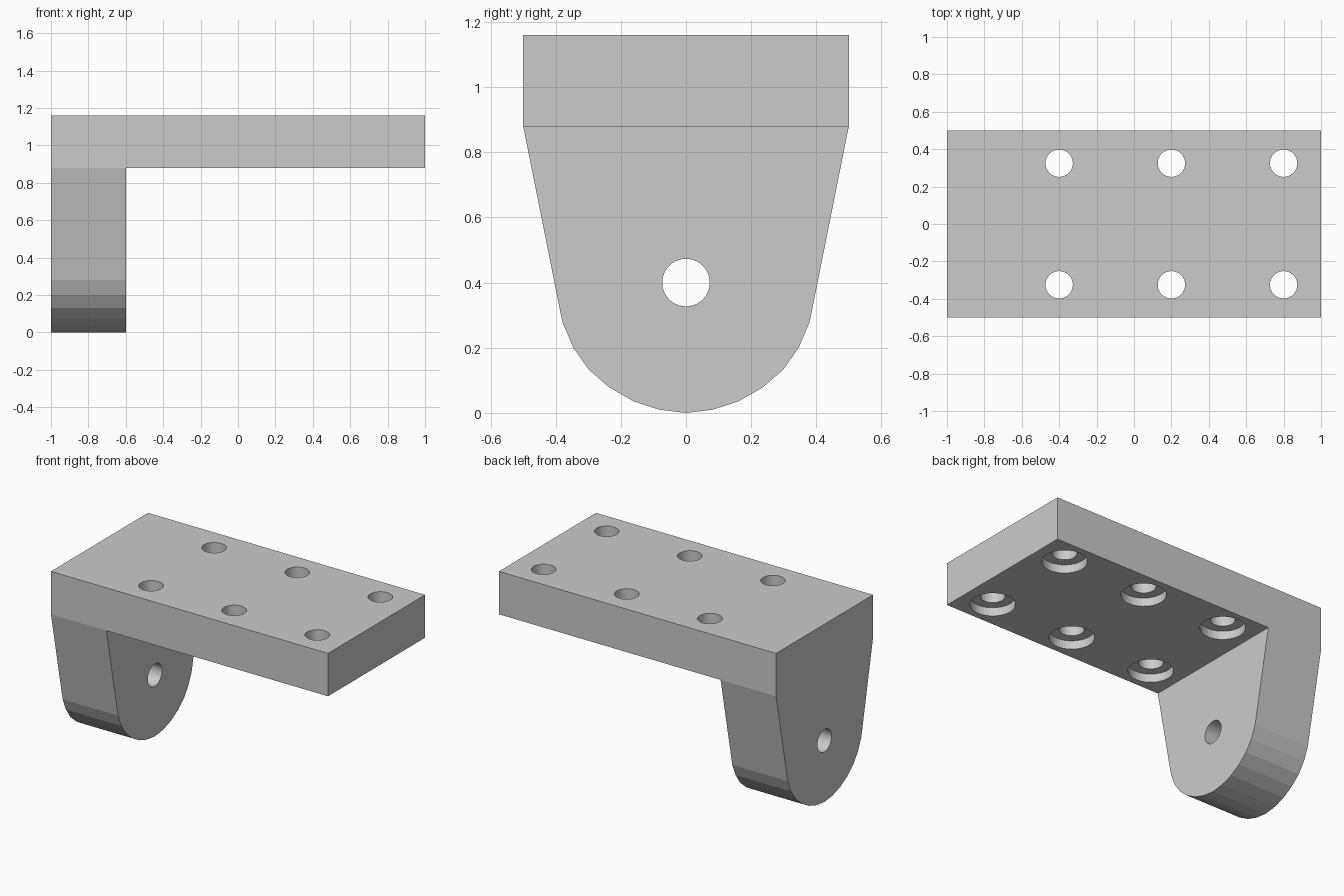
import bpy, bmesh
from math import pi
from mathutils import Matrix, Vector

if "Cube" in bpy.data.objects:
    bpy.data.objects.remove(bpy.data.objects["Cube"])

PLATE_BOTTOM, PLATE_TOP = 0.88, 1.16
HOLE_R = 0.073
BOLT_SPOTS = [(x, y) for x in (-0.4, 0.2, 0.8) for y in (-0.325, 0.325)]


def make_object(name, bm):
    bmesh.ops.recalc_face_normals(bm, faces=bm.faces[:])
    mesh = bpy.data.meshes.new(name)
    bm.to_mesh(mesh)
    bm.free()
    obj = bpy.data.objects.new(name, mesh)
    bpy.context.collection.objects.link(obj)
    return obj


def add_cylinder(bm, center, radius, depth, rotation=Matrix()):
    bmesh.ops.create_cone(bm, cap_ends=True, segments=40, radius1=radius,
                          radius2=radius, depth=depth,
                          matrix=Matrix.Translation(center) @ rotation)


def cut(target, cutter):
    mod = target.modifiers.new(cutter.name, 'BOOLEAN')
    mod.operation = 'DIFFERENCE'
    mod.solver = 'EXACT'
    mod.object = cutter
    cutter.hide_render = True
    cutter.hide_set(True)


# Half outline of the end block and rounded lug, top to bottom
half = [(0.5, PLATE_TOP), (0.5, PLATE_BOTTOM), (0.38, 0.28), (0.346, 0.2),
        (0.298, 0.132), (0.235, 0.078), (0.162, 0.036), (0.083, 0.01)]
outline = half + [(0, 0)] + [(-y, z) for y, z in reversed(half)]

# Extrude the lug, then pull the plate out of its upper part
bm = bmesh.new()
face = bm.faces.new([bm.verts.new((-1, y, z)) for y, z in outline])
ext = bmesh.ops.extrude_face_region(bm, geom=[face], use_keep_orig=True)['geom']
front_verts = [g for g in ext if isinstance(g, bmesh.types.BMVert)]
bmesh.ops.translate(bm, verts=front_verts, vec=(0.4, 0, 0))
shoulders = [v for v in front_verts if abs(v.co.z - PLATE_BOTTOM) < 1e-4]
bmesh.ops.connect_verts(bm, verts=shoulders)
upper = [f for f in bm.faces if all(v.co.x > -0.7 and v.co.z > 0.85 for v in f.verts)]
ext = bmesh.ops.extrude_face_region(bm, geom=upper)['geom']
bmesh.ops.translate(bm, verts=[g for g in ext if isinstance(g, bmesh.types.BMVert)],
                    vec=(1.6, 0, 0))
bmesh.ops.recalc_face_normals(bm, faces=bm.faces[:])
bracket = make_object("mounting_bracket", bm)

# Through holes: six in the plate, one pivot hole in the lug
bm = bmesh.new()
for x, y in BOLT_SPOTS:
    add_cylinder(bm, Vector((x, y, 1.02)), HOLE_R, 0.6)
add_cylinder(bm, Vector((-0.8, 0, 0.4)), HOLE_R, 0.8, Matrix.Rotation(pi / 2, 4, 'Y'))
cut(bracket, make_object("hole_cutter", bm))

# Counterbores on the underside of the plate
bm = bmesh.new()
for x, y in BOLT_SPOTS:
    add_cylinder(bm, Vector((x, y, PLATE_BOTTOM)), 0.133, 0.11)
cut(bracket, make_object("counterbore_cutter", bm))
